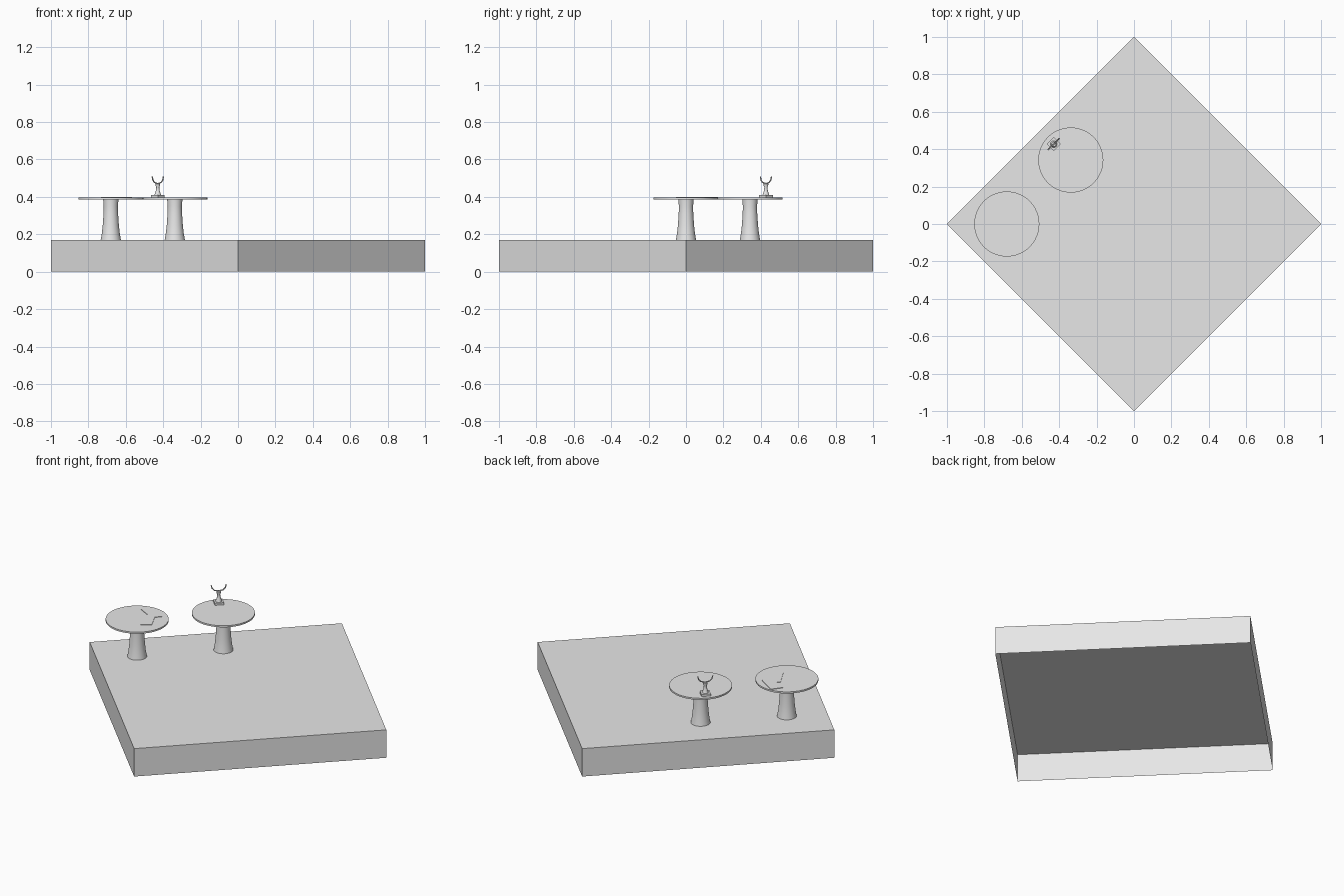
import bpy, bmesh, math
from mathutils import Matrix

cube = bpy.data.objects.get("Cube")
if cube:
    bpy.data.objects.remove(cube, do_unlink=True)

grey = bpy.data.materials.new("plain_grey")
grey.use_nodes = True
grey.diffuse_color = (0.8, 0.8, 0.8, 1)
grey.node_tree.nodes["Principled BSDF"].inputs["Base Color"].default_value = (0.8, 0.8, 0.8, 1)

FLOOR, TOP = 0.17, 0.397


def add_object(name, data):
    data.materials.append(grey)
    ob = bpy.data.objects.new(name, data)
    bpy.context.collection.objects.link(ob)
    return ob


def from_bmesh(name, bm, smooth=False):
    bmesh.ops.recalc_face_normals(bm, faces=bm.faces)
    mesh = bpy.data.meshes.new(name)
    bm.to_mesh(mesh)
    bm.free()
    ob = add_object(name, mesh)
    if smooth:
        bpy.ops.object.select_all(action='DESELECT')
        ob.select_set(True)
        bpy.context.view_layer.objects.active = ob
        bpy.ops.object.shade_smooth_by_angle(angle=math.radians(40))
    return ob


def prism(name, x, y, z0, z1, radius, sides, smooth=False, open_bottom=False):
    bm = bmesh.new()
    bmesh.ops.create_cone(bm, cap_ends=True, segments=sides, radius1=radius, radius2=radius,
                          depth=z1 - z0, matrix=Matrix.Translation((x, y, (z0 + z1) / 2)))
    if open_bottom:
        bm.normal_update()
        bottom = [f for f in bm.faces if f.normal.z < -0.9]
        bmesh.ops.delete(bm, geom=bottom, context='FACES_ONLY')
    return from_bmesh(name, bm, smooth)


def lathe(name, x, y, profile, sides):
    bm = bmesh.new()
    verts = [bm.verts.new((x + r, y, z)) for r, z in profile]
    edges = [bm.edges.new(pair) for pair in zip(verts, verts[1:])]
    bmesh.ops.spin(bm, geom=verts + edges, cent=(x, y, 0), axis=(0, 0, 1),
                   angle=math.tau, steps=sides)
    bmesh.ops.remove_doubles(bm, verts=bm.verts, dist=0.0001)
    return from_bmesh(name, bm, True)


# Square platform, turned on its corner and open underneath
prism("platform", 0, 0, 0, FLOOR, 1, 4, open_bottom=True)

# Two round pedestal tables
column = [(0.054, FLOOR), (0.048, 0.205), (0.043, 0.25), (0.039, 0.31),
          (0.038, 0.35), (0.041, 0.388)]
for label, x, y in (("front", -0.68, 0), ("back", -0.338, 0.342)):
    lathe(label + "_table_column", x, y, column, 32)
    prism(label + "_table_top", x, y, 0.387, TOP, 0.174, 48, smooth=True)

# Thin bent sheet lying on the front table
outline = [(-0.69, 0.17), (-0.583, 0.10), (-0.61, 0.07), (-0.567, -0.02),
           (-0.62, -0.053), (-0.68, 0.06), (-0.663, 0.075), (-0.733, 0.112)]
bm = bmesh.new()
sheet = bm.faces.new([bm.verts.new((x, y, TOP)) for x, y in outline])
raised = bmesh.ops.extrude_face_region(bm, geom=[sheet])["geom"]
bmesh.ops.translate(bm, vec=(0, 0, 0.003),
                    verts=[v for v in raised if isinstance(v, bmesh.types.BMVert)])
from_bmesh("table_sheet", bm)

# Small forked stand on the back table
sx, sy = -0.429, 0.427
prism("stand_base", sx, sy, TOP, 0.41, 0.037, 4)
lathe("stand_stem", sx, sy, [(0, 0.41), (0.018, 0.41), (0.011, 0.43), (0.008, 0.45),
                             (0.013, 0.463), (0.013, 0.47), (0, 0.472)], 16)

half = [(0.042, 0.508), (0.037, 0.49), (0.025, 0.477)]
path = [(-s, z) for s, z in half] + [(0, 0.471)] + half[::-1]
curve = bpy.data.curves.new("stand_fork", 'CURVE')
curve.dimensions = '3D'
curve.bevel_depth = 0.0035
curve.bevel_resolution = 1
curve.use_fill_caps = True
spline = curve.splines.new('POLY')
spline.points.add(len(path) - 1)
for point, (s, z) in zip(spline.points, path):
    d = s * math.sqrt(0.5)
    point.co = (sx + d, sy + d, z, 1)
add_object("stand_fork", curve)
